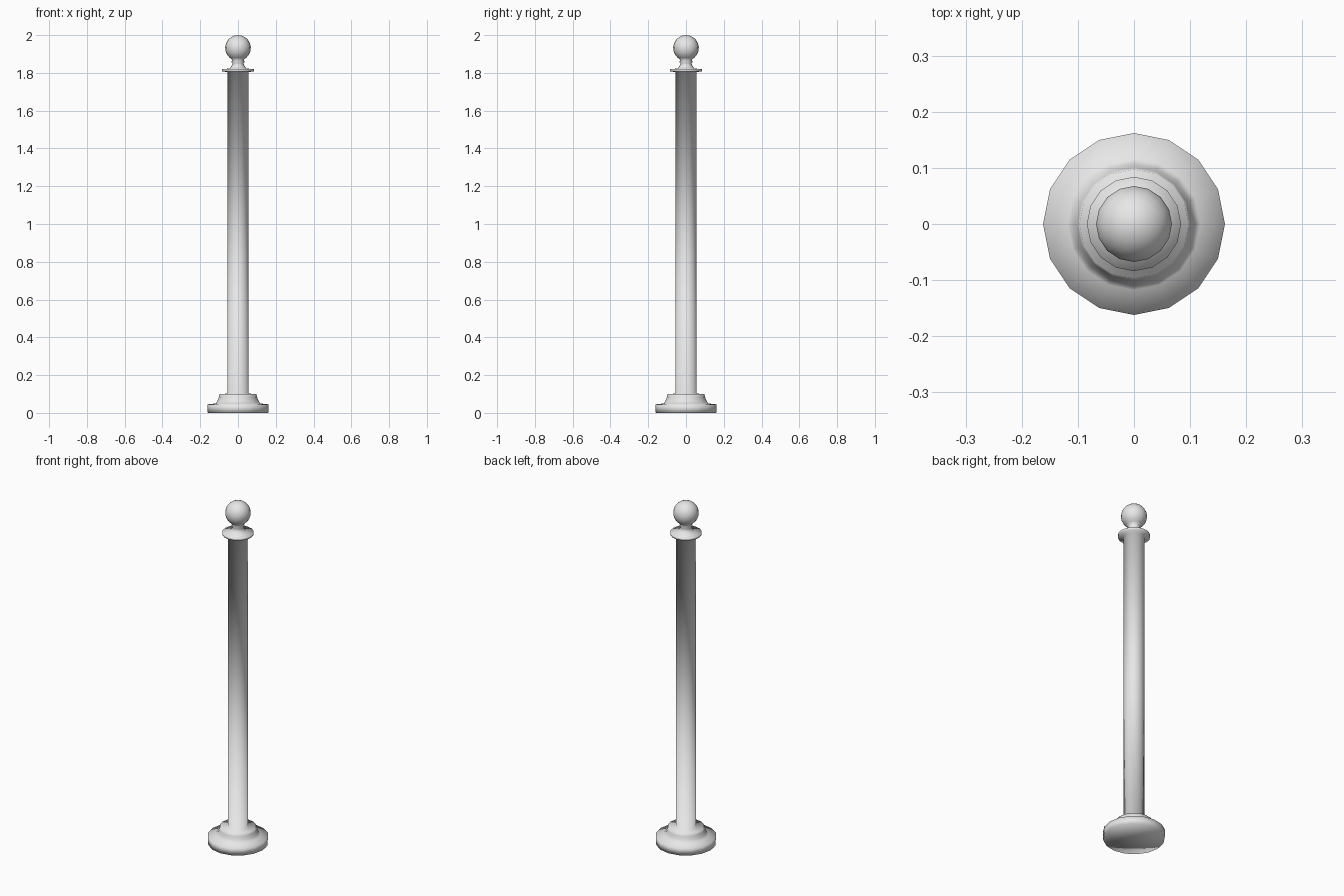
import bpy
import bmesh
from math import sin, cos, pi, radians

SIDES = 16

cube = bpy.data.objects.get("Cube")
if cube:
    bpy.data.objects.remove(cube, do_unlink=True)

# Single light grey finish
grey = bpy.data.materials.new("light_grey")
grey.use_nodes = True
grey.diffuse_color = (0.8, 0.8, 0.8, 1)
grey.node_tree.nodes["Principled BSDF"].inputs["Base Color"].default_value = grey.diffuse_color


def lathe(name, profile):
    """Turn a (radius, height) profile around z; zero radius makes a pole."""
    bm = bmesh.new()
    rings = []
    for r, z in profile:
        if r == 0:
            rings.append([bm.verts.new((0, 0, z))] * SIDES)
        else:
            rings.append([bm.verts.new((r * cos(2 * pi * i / SIDES),
                                        r * sin(2 * pi * i / SIDES), z))
                          for i in range(SIDES)])
    for low, high in zip(rings, rings[1:]):
        for i in range(SIDES):
            j = (i + 1) % SIDES
            corners = [low[i], low[j], high[j], high[i]]
            face = bm.faces.new(list(dict.fromkeys(corners)))
            face.smooth = True
    bmesh.ops.recalc_face_normals(bm, faces=bm.faces)
    mesh = bpy.data.meshes.new(name)
    bm.to_mesh(mesh)
    bm.free()
    mesh.materials.append(grey)
    obj = bpy.data.objects.new(name, mesh)
    bpy.context.collection.objects.link(obj)
    return obj


# Post: foot, flared collar, shaft and cap disc in one smooth turning
foot = [(0, 0), (0.16, 0), (0.162, 0.045), (0.118, 0.05)]
collar = [(0.108, 0.065), (0.101, 0.085), (0.097, 0.1)]
shaft = [(0.055, 0.102), (0.055, 1.805)]
cap = [(0.084, 1.807), (0.084, 1.82), (0.044, 1.823)]

# Finial: waisted neck and ball
neck = [(0.034, 1.838), (0.029, 1.85), (0.035, 1.858), (0.03, 1.868)]
BALL_R, BALL_Z = 0.068, 1.932
ball = [(BALL_R * cos(radians(a)), BALL_Z + BALL_R * sin(radians(a)))
        for a in range(-50, 90, 14)] + [(0, BALL_Z + BALL_R)]

lathe("bollard_post", foot + collar + shaft + cap + neck + ball)
